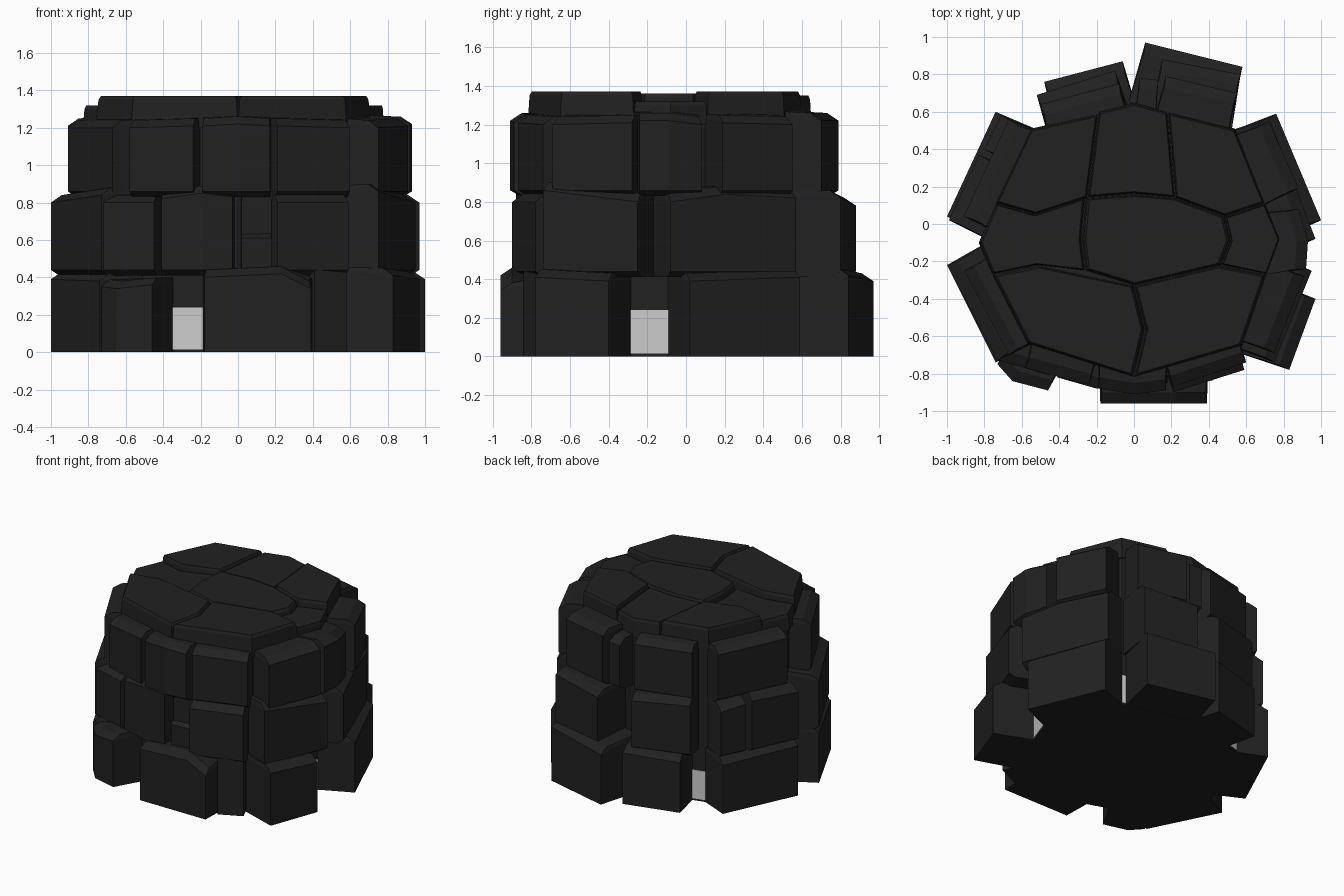
import bpy, bmesh
from mathutils import Vector

dark = bpy.data.materials.new("dark_rock")
dark.diffuse_color = (0.015, 0.015, 0.015, 1)


def loft(name, loops, mat=dark):
    """Closed solid through equal-length loops, bottom to top."""
    bm = bmesh.new()
    rings = [[bm.verts.new(p) for p in loop] for loop in loops]
    n = len(rings[0])
    for a, b in zip(rings, rings[1:]):
        for i in range(n):
            j = (i + 1) % n
            bm.faces.new((a[i], a[j], b[j], b[i]))
    bm.faces.new(rings[0][::-1])
    bm.faces.new(rings[-1])
    bmesh.ops.recalc_face_normals(bm, faces=bm.faces)
    me = bpy.data.meshes.new(name)
    bm.to_mesh(me)
    bm.free()
    ob = bpy.data.objects.new(name, me)
    bpy.context.collection.objects.link(ob)
    if mat:
        me.materials.append(mat)


def stone(name, z0, pts, under):
    """Wall stone: outer edge points (x, y, top), counter-clockwise."""
    P = [Vector((x, y, 0)) for x, y, z in pts]
    tops = [p[2] for p in pts]
    mid = (P[0] + P[-1]) / 2
    t = (P[-1] - P[0]).normalized()
    nrm = Vector((t.y, -t.x, 0))
    # root buried in the core
    back = [P[-1] - nrm * 0.33 + t * 0.01, P[0] - nrm * 0.33 - t * 0.01]

    def ring(depth, shrink, zs, zback):
        front = []
        for p, z in zip(P, zs):
            q = mid + (p - mid) * (1 - shrink) - nrm * depth
            q.z = z
            front.append(q)
        return front + [Vector((b.x, b.y, zback)) for b in back]

    zt = sum(tops) / len(tops) + 0.055
    loops = []
    if under:
        loops.append(ring(0.05, 0, [z0 - 0.02] * len(P), z0 - 0.02))
    loops.append(ring(0, 0, [z0 + (0.01 if under else 0)] * len(P), z0))
    loops.append(ring(0, 0, tops, zt - 0.02))
    loops.append(ring(0.06, 0.03, [z + 0.04 for z in tops], zt))
    loft(name, loops)


# central core and the pale lining seen through the lowest gaps
octagon = [(0, -.82), (.57, -.65), (.77, -.08), (.54, .51),
           (0, .65), (-.55, .51), (-.82, -.1), (-.56, -.63)]


def prism(name, s, z0, z1, mat):
    loft(name, [[(x * s, y * s, z) for x, y in octagon] for z in (z0, z1)], mat)


prism("core", .985, 0, 1.25, dark)
prism("pale_lining", .99, .015, .24, None)

# bottom course
bottom = [
    [(-.18, -.96, .40), (.23, -.96, .42), (.39, -.96, .34)],
    [(.41, -.84, .44), (.58, -.76, .45)],
    [(.83, -.78, .41), (.97, -.40, .39)],
    [(1.0, .02, .39), (.76, .59, .41)],
    [(.58, .84, .42), (.06, .97, .39)],
    [(-.06, .87, .40), (-.48, .76, .39)],
    [(-.74, .60, .38), (-1.0, .04, .39)],
    [(-1.0, -.22, .39), (-.74, -.74, .38)],
    [(-.73, -.75, .35), (-.65, -.84, .34), (-.46, -.89, .36)],
]
# middle course
middle = [
    [(-.41, -.82, .82), (-.20, -.88, .85), (-.03, -.87, .83)],
    [(.02, -.86, .61), (.18, -.85, .61)],
    [(.02, -.83, .83), (.20, -.81, .85)],
    [(.21, -.90, .80), (.59, -.78, .80)],
    [(.75, -.74, .86), (.95, -.25, .80)],
    [(.97, -.08, .80), (.86, .21, .84), (.72, .57, .82)],
    [(.57, .80, .82), (.15, .88, .78)],
    [(-.10, .82, .80), (-.52, .69, .82)],
    [(-.71, .58, .78), (-.80, .40, .80)],
    [(-.83, .37, .82), (-.99, .02, .80)],
    [(-1.0, -.22, .80), (-.73, -.73, .84)],
    [(-.72, -.73, .80), (-.45, -.81, .80)],
]
# upper course
upper = [
    [(-.19, -.88, 1.21), (0, -.91, 1.22), (.17, -.89, 1.21)],
    [(.21, -.87, 1.21), (.60, -.74, 1.20)],
    [(.75, -.69, 1.20), (.91, -.28, 1.21)],
    [(.92, -.24, 1.22), (.93, -.09, 1.22), (.88, .08, 1.20)],
    [(.88, .19, 1.21), (.72, .55, 1.20)],
    [(.55, .70, 1.22), (.17, .79, 1.22)],
    [(.13, .77, 1.18), (.03, .78, 1.18)],
    [(-.08, .75, 1.21), (-.50, .64, 1.21)],
    [(-.67, .56, 1.21), (-.91, .04, 1.21)],
    [(-.91, -.25, 1.20), (-.67, -.70, 1.20)],
    [(-.58, -.77, 1.20), (-.24, -.86, 1.21)],
]
for label, z0, course, under in (("bottom", 0, bottom, False),
                                 ("middle", .43, middle, True),
                                 ("upper", .85, upper, True)):
    for i, pts in enumerate(course):
        stone(f"{label}_stone_{i + 1}", z0, pts, under)

# paving slabs on top: (height, outline)
front_slabs = [
    (1.37, [(-.76, -.27), (-.52, -.22), (0, -.33), (.06, -.57), (0, -.82), (-.57, -.64)]),
    (1.37, [(0, -.33), (.46, -.22), (.71, -.27), (.58, -.65), (0, -.82), (.06, -.57)]),
]
middle_slabs = [
    (1.32, [(-.83, -.1), (-.74, .11), (-.53, .05), (-.26, .14), (-.28, -.08),
            (-.26, -.25), (-.52, -.22), (-.76, -.27)]),
    (1.36, [(-.26, .14), (0, .16), (.22, .14), (.49, .04), (.52, -.09),
            (.47, -.22), (0, -.33), (-.26, -.25), (-.28, -.08)]),
    (1.32, [(.49, .04), (.70, .11), (.78, -.08), (.71, -.27), (.47, -.22), (.52, -.09)]),
]
back_slabs = [
    (1.365, [(-.74, .11), (-.53, .05), (-.25, .14), (-.19, .59), (-.55, .51)]),
    (1.35, [(-.25, .14), (0, .16), (.22, .14), (.18, .60), (0, .65), (-.19, .60)]),
    (1.37, [(.22, .14), (.49, .04), (.70, .11), (.54, .51), (.18, .60)]),
]
for i, (z, pts) in enumerate(front_slabs + middle_slabs + back_slabs):
    cx = sum(p[0] for p in pts) / len(pts)
    cy = sum(p[1] for p in pts) / len(pts)
    loft(f"top_slab_{i + 1}", [
        [(cx + (x - cx) * s, cy + (y - cy) * s, h) for x, y in pts]
        for s, h in ((1.0, 1.2), (.97, z - .02), (.94, z))])
